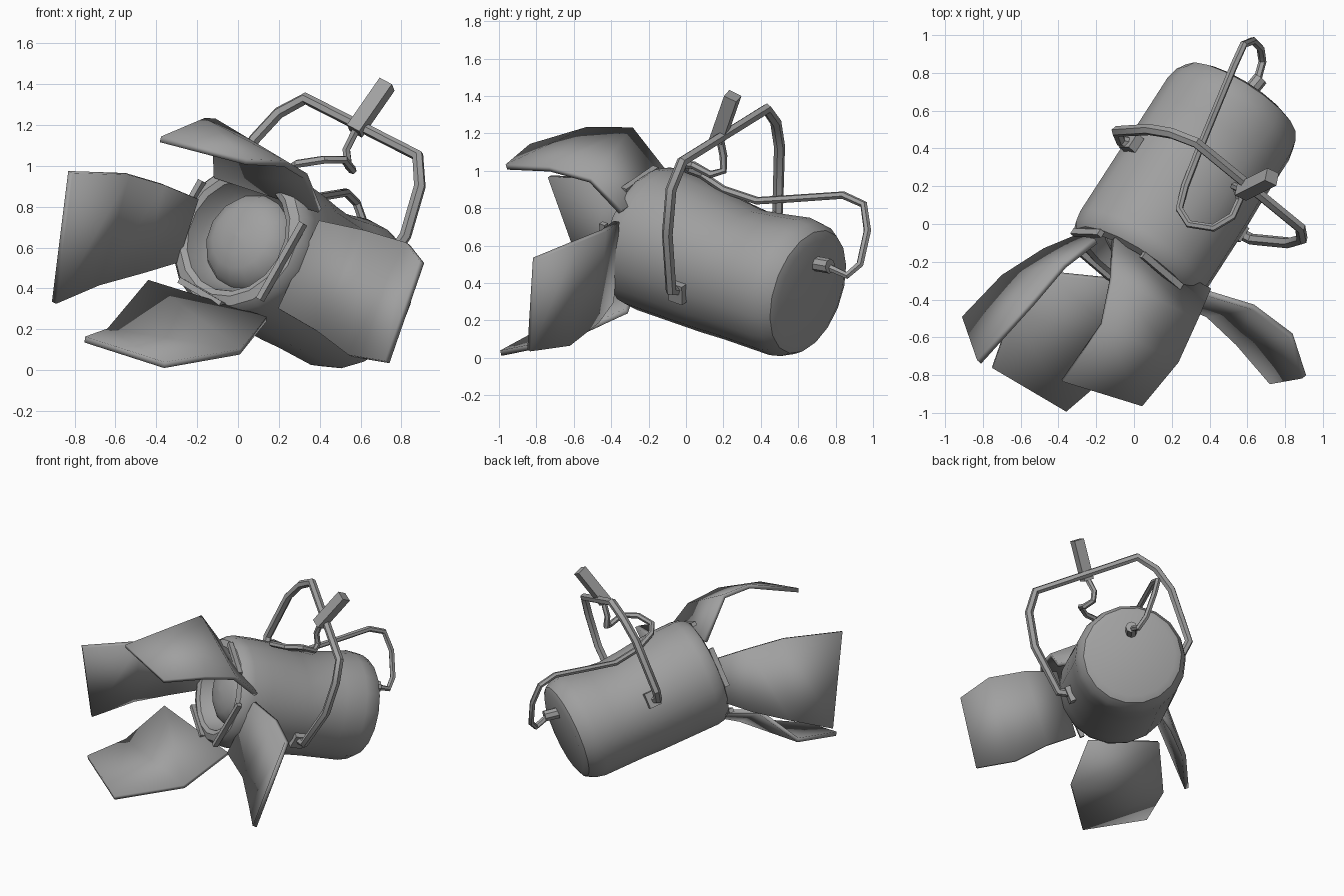
import bpy, bmesh, math
from mathutils import Vector, Matrix

if "Cube" in bpy.data.objects:
    bpy.data.objects.remove(bpy.data.objects["Cube"])

GREY = (0.35, 0.35, 0.35, 1)
metal = bpy.data.materials.new("grey_metal")
metal.use_nodes = True
metal.diffuse_color = GREY
metal.node_tree.nodes["Principled BSDF"].inputs["Base Color"].default_value = GREY

# Lamp frame: origin near the front shoulder, local z forward, rolled about its axis
ROLL = math.radians(25)
forward = Vector((-0.52, -0.805, 0.28)).normalized()
side = Vector((0, 0, 1)).cross(forward).normalized()
up = forward.cross(side)
side, up = (side * math.cos(ROLL) - up * math.sin(ROLL),
            up * math.cos(ROLL) + side * math.sin(ROLL))
LAMP = Matrix((side, up, forward)).transposed().to_4x4()
LAMP.translation = (0.03, -0.17, 0.64)


def finish(bm, name, angle=35):
    bmesh.ops.recalc_face_normals(bm, faces=bm.faces)
    mesh = bpy.data.meshes.new(name)
    bm.to_mesh(mesh)
    bm.free()
    ob = bpy.data.objects.new(name, mesh)
    bpy.context.collection.objects.link(ob)
    mesh.materials.append(metal)
    bpy.ops.object.select_all(action='DESELECT')
    ob.select_set(True)
    bpy.context.view_layer.objects.active = ob
    bpy.ops.object.shade_smooth_by_angle(angle=math.radians(angle))
    return ob


def lathe(name, profile, sides=18, dip=0):
    """Spin (radius, z) points; dip hollows the upper side towards the back."""
    bm = bmesh.new()
    rings = []
    for r, z in profile:
        ring = []
        for i in range(sides):
            a = math.tau * i / sides
            top = max(0, math.cos(a - math.pi / 2 - ROLL))
            k = r - dip * top ** 2 * math.exp(-((z + 0.57) / 0.26) ** 2)
            ring.append(bm.verts.new((k * math.cos(a), k * math.sin(a), z)))
        rings.append(ring)
    for lo, hi in zip(rings, rings[1:]):
        for i in range(sides):
            j = (i + 1) % sides
            bm.faces.new((lo[i], lo[j], hi[j], hi[i]))
    bm.faces.new(rings[0])
    bm.faces.new(rings[-1])
    bm.transform(LAMP)
    return finish(bm, name)


def box(name, centre, size):
    bm = bmesh.new()
    bmesh.ops.create_cube(bm, size=1)
    bm.transform(LAMP @ Matrix.Translation(centre) @ Matrix.Diagonal((*size, 1)))
    return finish(bm, name)


def rod(name, p, q, radius, sides):
    p, q = Vector(p), Vector(q)
    bm = bmesh.new()
    bmesh.ops.create_cone(bm, cap_ends=True, segments=sides, radius1=radius,
                          radius2=radius, depth=(q - p).length)
    turn = (q - p).to_track_quat('Z', 'Y').to_matrix().to_4x4()
    bm.transform(Matrix.Translation((p + q) / 2) @ turn)
    return finish(bm, name)


def pipe(name, points, radius):
    curve = bpy.data.curves.new(name, 'CURVE')
    curve.dimensions = '3D'
    curve.bevel_depth = radius
    curve.bevel_resolution = 1
    curve.use_fill_caps = True
    line = curve.splines.new('POLY')
    line.points.add(len(points) - 1)
    for pt, co in zip(line.points, points):
        pt.co = (*co, 1)
    curve.materials.append(metal)
    ob = bpy.data.objects.new(name, curve)
    bpy.context.collection.objects.link(ob)
    bpy.ops.object.select_all(action='DESELECT')
    ob.select_set(True)
    bpy.context.view_layer.objects.active = ob
    bpy.ops.object.convert(target='MESH')
    bpy.ops.object.shade_smooth_by_angle(angle=math.radians(40))


def door(name, edge_a, edge_b):
    """Bent flap between two edges, each running from hinge to tip."""
    bm = bmesh.new()
    a = [bm.verts.new(p) for p in edge_a]
    b = [bm.verts.new(p) for p in edge_b]
    for i in range(len(a) - 1):
        bm.faces.new((a[i], a[i + 1], b[i + 1], b[i]))
    ob = finish(bm, name, 30)
    thick = ob.modifiers.new("thickness", 'SOLIDIFY')
    thick.thickness = 0.03
    thick.offset = 0
    thick.use_even_offset = True


# Housing with recessed mouth, and the domed lens
lathe("housing", [(0.23, -0.05), (0.26, -0.01), (0.285, 0.07), (0.315, 0.085),
                  (0.36, 0.07), (0.385, 0.035), (0.395, -0.02), (0.395, -0.16),
                  (0.395, -0.3), (0.395, -0.45), (0.39, -0.6), (0.39, -0.75),
                  (0.39, -0.9), (0.375, -0.97), (0.345, -1.02), (0.3, -1.04)], dip=0.06)
lathe("lens", [(0.24, -0.04), (0.22, 0), (0.16, 0.04), (0.09, 0.06),
               (0.01, 0.07)], sides=14)

# Hinge bars around the mouth
for label, x, y, length in (("left", 1, 0, 0.4), ("right", -1, 0, 0.26),
                            ("top", 0, 1, 0.26), ("bottom", 0, -1, 0.26)):
    box(label + "_hinge", (0.33 * x, 0.33 * y, 0.09),
        (0.03 + length * abs(y), 0.03 + length * abs(x), 0.035))

# Barn doors
door("left_door",
     [(0.40, -0.37, 0.73), (0.63, -0.44, 0.68), (0.83, -0.59, 0.62), (0.90, -0.81, 0.53)],
     [(0.20, -0.40, 0.30), (0.39, -0.48, 0.19), (0.55, -0.63, 0.07), (0.73, -0.84, 0.04)])
door("right_door",
     [(-0.20, -0.09, 0.84), (-0.37, -0.22, 0.91), (-0.54, -0.42, 0.96), (-0.82, -0.73, 0.97)],
     [(-0.30, -0.07, 0.53), (-0.47, -0.14, 0.48), (-0.69, -0.28, 0.42), (-0.90, -0.50, 0.33)])
door("bottom_door",
     [(-0.44, -0.26, 0.43), (-0.64, -0.45, 0.19), (-0.75, -0.76, 0.15)],
     [(0.14, -0.32, 0.25), (0.01, -0.67, 0.09), (-0.36, -0.99, 0.025)])
door("top_door",
     [(-0.11, -0.08, 0.95), (-0.12, -0.29, 1.22), (-0.17, -0.53, 1.22), (-0.38, -0.83, 1.13)],
     [(0.40, -0.35, 0.78), (0.33, -0.51, 0.95), (0.23, -0.73, 1.01), (0.04, -0.96, 1.02)])

# Yoke with its pivot blocks
for label, x in (("left", 1), ("right", -1)):
    box(label + "_pivot", (0.4 * x, 0, -0.45), (0.05, 0.11, 0.09))
pipe("yoke", [(0.54, -0.04, 0.36), (0.62, -0.08, 0.36), (0.82, -0.10, 0.66),
              (0.89, -0.08, 0.90), (0.88, -0.02, 1.05), (0.33, 0.43, 1.33),
              (0.20, 0.48, 1.26), (0.08, 0.50, 1.13), (-0.09, 0.49, 0.78),
              (-0.07, 0.44, 0.69), (0, 0.42, 0.67)], 0.03)

# Clamp on the yoke
rod("clamp", (0.57, 0.17, 1.17), (0.73, 0.25, 1.40), 0.052, 4)

# Power cable and its rear connector
rod("connector", (0.58, 0.66, 0.51), (0.67, 0.77, 0.49), 0.04, 8)
pipe("cable", [(0.65, 0.75, 0.49), (0.68, 0.86, 0.44), (0.67, 0.93, 0.50),
               (0.63, 0.97, 0.68), (0.58, 0.95, 0.82), (0.53, 0.84, 0.87),
               (0.41, 0.55, 0.85), (0.34, 0.38, 0.84), (0.27, 0.20, 0.90),
               (0.24, 0.08, 0.98), (0.29, 0, 1.01), (0.42, -0.02, 1.03),
               (0.52, 0.04, 1.03), (0.56, 0.13, 0.98), (0.54, 0.20, 1.0),
               (0.53, 0.20, 1.08), (0.58, 0.18, 1.18)], 0.021)
